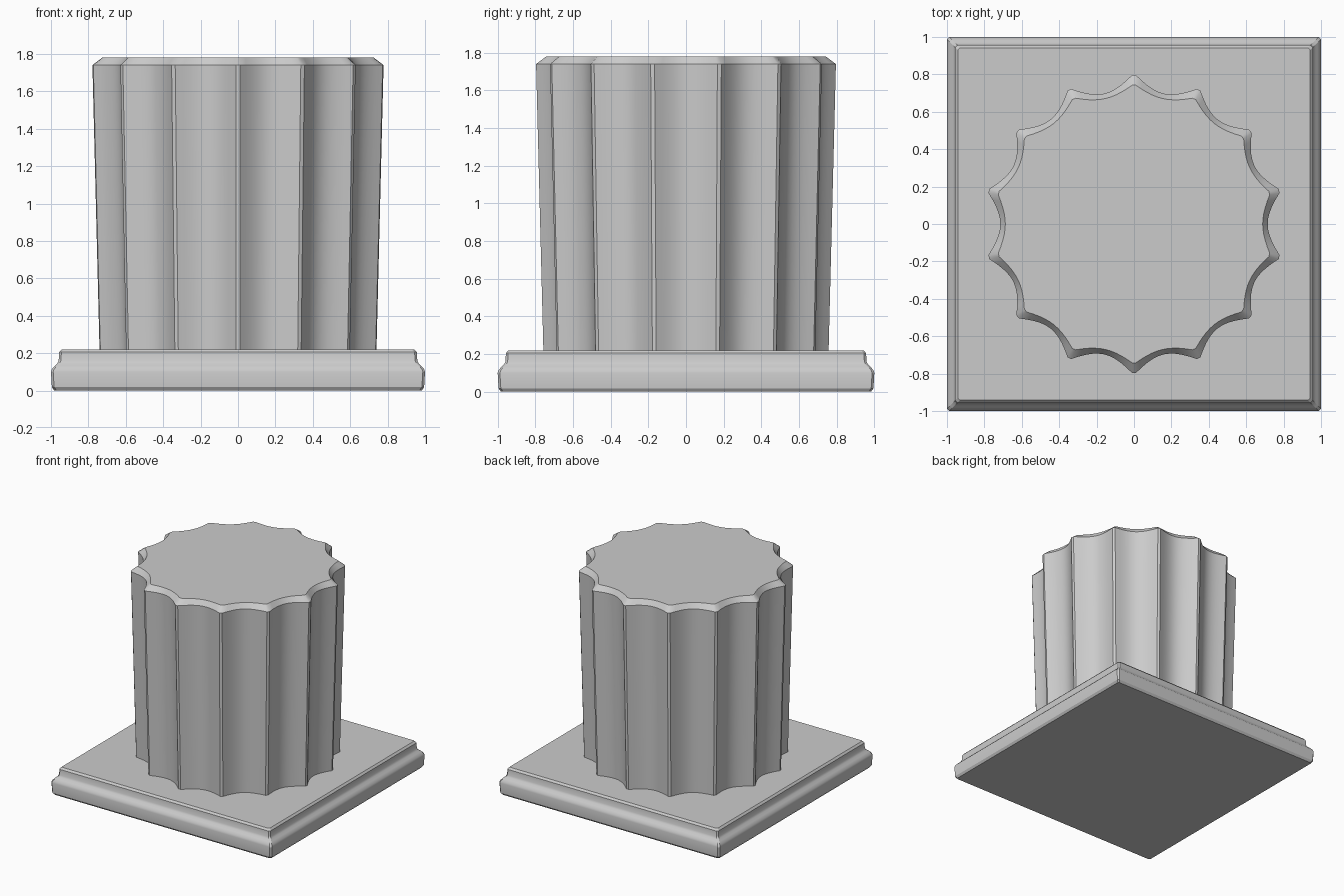
import bpy, math

if "Cube" in bpy.data.objects:
    bpy.data.objects.remove(bpy.data.objects["Cube"])

def make_mesh(name, rings, cap_bottom=True):
    # Skin a stack of closed rings and cap the ends
    n = len(rings[0])
    verts = [v for ring in rings for v in ring]
    faces = []
    for k in range(len(rings) - 1):
        for i in range(n):
            j = (i + 1) % n
            faces.append((k*n + i, k*n + j, (k+1)*n + j, (k+1)*n + i))
    if cap_bottom:
        faces.append(tuple(reversed(range(n))))
    faces.append(tuple(range((len(rings)-1)*n, len(rings)*n)))
    me = bpy.data.meshes.new(name)
    me.from_pydata(verts, [], faces)
    ob = bpy.data.objects.new(name, me)
    bpy.context.collection.objects.link(ob)
    bpy.ops.object.select_all(action='DESELECT')
    ob.select_set(True)
    bpy.context.view_layer.objects.active = ob
    bpy.ops.object.shade_smooth_by_angle(angle=math.radians(28))
    return ob

# Square moulded plinth with slightly cut corners
def square(h, z, c=0.012):
    return [(h, -h+c, z), (h, h-c, z), (h-c, h, z), (-h+c, h, z),
            (-h, h-c, z), (-h, -h+c, z), (-h+c, -h, z), (h-c, -h, z)]

plinth_profile = [(0.982, 0), (0.995, 0.018), (1.0, 0.10), (0.995, 0.115),
                  (0.98, 0.132), (0.966, 0.145), (0.959, 0.16),
                  (0.956, 0.205), (0.942, 0.22)]
make_mesh("plinth", [square(h, z) for h, z in plinth_profile])

# Fluted shaft: 14 narrow ridges with concave flutes between
FLUTES, STEPS = 14, 10

def fluted(ridge, valley, z):
    pts = []
    pitch = 2 * math.pi / FLUTES
    edge = 0.03  # half width of the ridge flat, as a share of the pitch
    for f in range(FLUTES):
        for s in range(STEPS + 1):
            u = s / STEPS
            a = math.pi/2 + pitch * (f + edge + u * (1 - 2*edge))
            r = valley + (ridge - valley) * abs(2*u - 1) ** 2
            pts.append((r * math.cos(a), r * math.sin(a), z))
    return pts

make_mesh("fluted_shaft", [fluted(0.757, 0.68, 0.21),
                           fluted(0.796, 0.715, 1.74),
                           fluted(0.742, 0.688, 1.78)])
